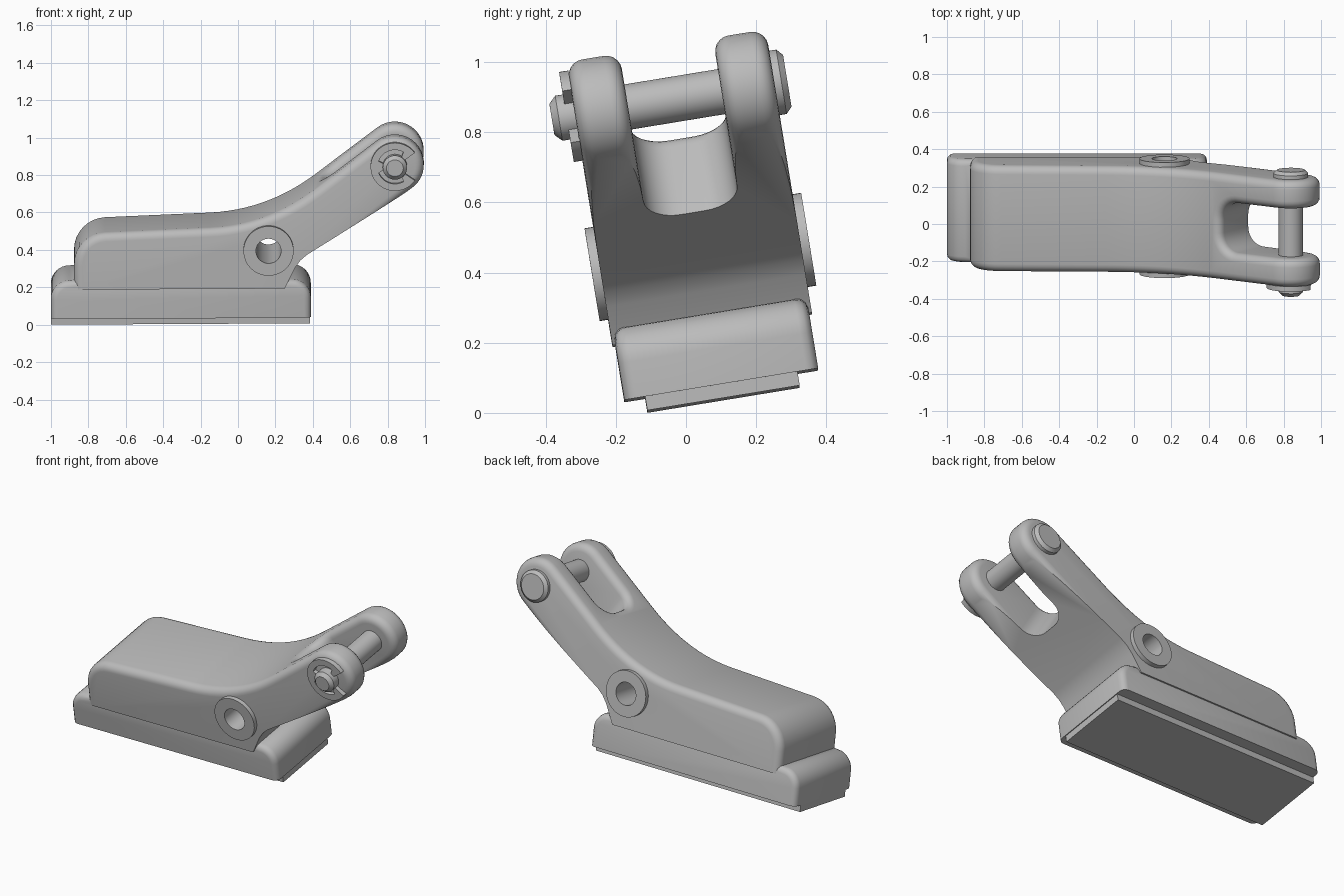
import bpy, bmesh, math
from mathutils import Matrix, Vector
from mathutils.geometry import interpolate_bezier

old = bpy.data.objects.get("Cube")
if old:
    bpy.data.objects.remove(old, do_unlink=True)

# One grey metal for every part
metal = bpy.data.materials.new("grey_metal")
metal.use_nodes = True
grey = (0.5, 0.5, 0.5, 1)
metal.diffuse_color = grey
metal.node_tree.nodes["Principled BSDF"].inputs["Base Color"].default_value = grey

# The whole assembly leans back slightly
POSE = (Matrix.Translation((0, 0.107, 0.041))
        @ Matrix.Rotation(math.radians(-0.3), 4, 'Y')
        @ Matrix.Rotation(math.radians(9.3), 4, 'X'))
PIN = Vector((0.843, 0, 0.86))
PIVOT = Vector((0.165, 0, 0.408))
HALF = 0.288


def arc(cx, cz, r, a0, a1, n):
    angles = [math.radians(a0 + (a1 - a0) * i / n) for i in range(n + 1)]
    return [(cx + r * math.cos(a), cz + r * math.sin(a)) for a in angles]


def prism(points, y0, y1):
    """Extrude an x-z outline along y."""
    bm = bmesh.new()
    face = bm.faces.new([bm.verts.new((x, y0, z)) for x, z in points])
    out = bmesh.ops.extrude_face_region(bm, geom=[face])["geom"]
    verts = [v for v in out if isinstance(v, bmesh.types.BMVert)]
    bmesh.ops.translate(bm, verts=verts, vec=(0, y1 - y0, 0))
    bmesh.ops.recalc_face_normals(bm, faces=bm.faces)
    return bm


def lathe(profile, centre, closed=False):
    """Turn a (radius, y) profile around a y axis."""
    bm = bmesh.new()
    vs = [bm.verts.new((centre.x + r, y, centre.z)) for r, y in profile]
    for a, b in zip(vs, vs[1:] + (vs[:1] if closed else [])):
        if a is not b:
            bm.edges.new((a, b))
    bmesh.ops.spin(bm, geom=bm.verts[:] + bm.edges[:], cent=centre, axis=(0, 1, 0),
                   angle=2 * math.pi, steps=48)
    bmesh.ops.remove_doubles(bm, verts=bm.verts, dist=0.0005)
    bmesh.ops.recalc_face_normals(bm, faces=bm.faces)
    return bm


def finish(name, bm):
    mesh = bpy.data.meshes.new(name)
    bm.to_mesh(mesh)
    bm.free()
    mesh.materials.append(metal)
    obj = bpy.data.objects.new(name, mesh)
    bpy.context.collection.objects.link(obj)
    return obj


def cut(obj, cutter_bm):
    """Subtract a cutter and keep the resulting mesh."""
    cutter = finish("cutter", cutter_bm)
    cutter.hide_render = True
    mod = obj.modifiers.new("cut", 'BOOLEAN')
    mod.operation, mod.solver, mod.object = 'DIFFERENCE', 'EXACT', cutter
    graph = bpy.context.evaluated_depsgraph_get()
    mesh = bpy.data.meshes.new_from_object(obj.evaluated_get(graph))
    obj.modifiers.clear()
    obj.data = mesh
    bpy.data.objects.remove(cutter, do_unlink=True)


def round_edges(bm, edges, width, segments=5):
    bmesh.ops.bevel(bm, geom=edges, offset=width, offset_type='OFFSET', segments=segments,
                    profile=0.5, affect='EDGES', clamp_overlap=False)


parts = []

# Base block with rounded upper ends and softened end corners
outline = ([(-1, 0.04), (0.39, 0.04)] + arc(0.29, 0.145, 0.1, 0, 90, 8)
           + arc(-0.9, 0.145, 0.1, 90, 180, 8))
bm = prism(outline, -0.28, 0.28)
ends = []
for e in bm.edges:
    mid = (e.verts[0].co + e.verts[1].co) / 2
    along_side = abs(mid.y) > 0.27
    if along_side and mid.z > 0.05 and (mid.x > 0.29 or mid.x < -0.9):
        ends.append(e)
round_edges(bm, ends, 0.035, 3)
parts.append(finish("base_block", bm))

# Narrower foot under the base
parts.append(finish("base_foot", prism([(-1, 0), (0.385, 0), (0.385, 0.05), (-1, 0.05)],
                                       -0.22, 0.22)))

# Lever arm outline: rear shoulder, swept top, round tip, underside
sweep = interpolate_bezier(Vector((-0.15, 0, 0.527)), Vector((0.06, 0, 0.535)),
                           Vector((0.25, 0, 0.607)), Vector((0.42, 0, 0.735)), 14)
outline = ([(-0.875, 0.2)] + arc(-0.7, 0.33, 0.175, 180, 93, 8)
           + [(p.x, p.z) for p in sweep]
           + arc(PIN.x, PIN.z, 0.155, 127, -58, 18)
           + [(0.37, 0.382), (0.335, 0.352), (0.305, 0.31), (0.25, 0.2)])
arm = finish("lever_arm", prism(outline, -HALF, HALF))

# Fork slot, cut square to the arm
slope = math.radians(33)
along = Vector((math.cos(slope), 0, math.sin(slope)))
normal = Vector((-math.sin(slope), 0, math.cos(slope)))
slot = prism([(0.4, -0.135)] + arc(-0.27, -0.035, 0.1, 270, 180, 8)
             + arc(-0.27, 0.035, 0.1, 180, 90, 8) + [(0.4, 0.135)], -0.5, 0.5)
frame = Matrix((along, normal, Vector((0, 1, 0)))).transposed().to_4x4()
bmesh.ops.transform(slot, matrix=Matrix.Translation(PIN) @ frame, verts=slot.verts)
bmesh.ops.recalc_face_normals(slot, faces=slot.faces)
cut(arm, slot)

# Round the upper edges of the arm, leaving the underside crisp
bm = bmesh.new()
bm.from_mesh(arm.data)
bmesh.ops.remove_doubles(bm, verts=bm.verts, dist=0.0005)
bmesh.ops.dissolve_limit(bm, angle_limit=0.01, verts=bm.verts, edges=bm.edges)
bm.normal_update()
soft = []
for e in bm.edges:
    if len(e.link_faces) != 2 or e.calc_face_angle(0) < 0.9:
        continue
    low = min(f.normal.z for f in e.link_faces)
    x = (e.verts[0].co.x + e.verts[1].co.x) / 2
    if low < -0.8 or (low < -0.1 and x < 0.6):
        continue
    soft.append(e)
round_edges(bm, soft, 0.045)
bm.to_mesh(arm.data)
bm.free()

# Pivot hole through the arm
cut(arm, lathe([(0, -0.4), (0.067, -0.4), (0.067, 0.4), (0, 0.4)], PIVOT))
parts.append(arm)

# Raised pivot bosses on both sides
for name, side in (("right_boss", -1), ("left_boss", 1)):
    ring = [(0.067, 0.27), (0.134, 0.27), (0.134, 0.313), (0.067, 0.313)]
    parts.append(finish(name, lathe([(r, side * y) for r, y in ring], PIVOT, True)))

# Clevis pin with a chamfered head and tip
pin = [(0, -0.355), (0.045, -0.355), (0.065, -0.335), (0.065, 0.28), (0.093, 0.28),
       (0.093, 0.308), (0.075, 0.325), (0, 0.325)]
parts.append(finish("clevis_pin", lathe(pin, PIN)))

# Open retaining clip with three inner prongs
outer, inner = [], []
for deg in range(35, 326, 5):
    prong = abs(deg - 180) <= 15 or deg <= 55 or deg >= 305
    outer += arc(PIN.x, PIN.z, 0.13, deg, deg, 1)[:1]
    inner += arc(PIN.x, PIN.z, 0.06 if prong else 0.092, deg, deg, 1)[:1]
parts.append(finish("retaining_clip", prism(outer + inner[::-1], -0.313, -0.286)))

# Pose and shade everything
bpy.ops.object.select_all(action='DESELECT')
for part in parts:
    part.matrix_world = POSE
    part.select_set(True)
bpy.context.view_layer.objects.active = parts[0]
bpy.ops.object.shade_smooth_by_angle(angle=math.radians(35))
